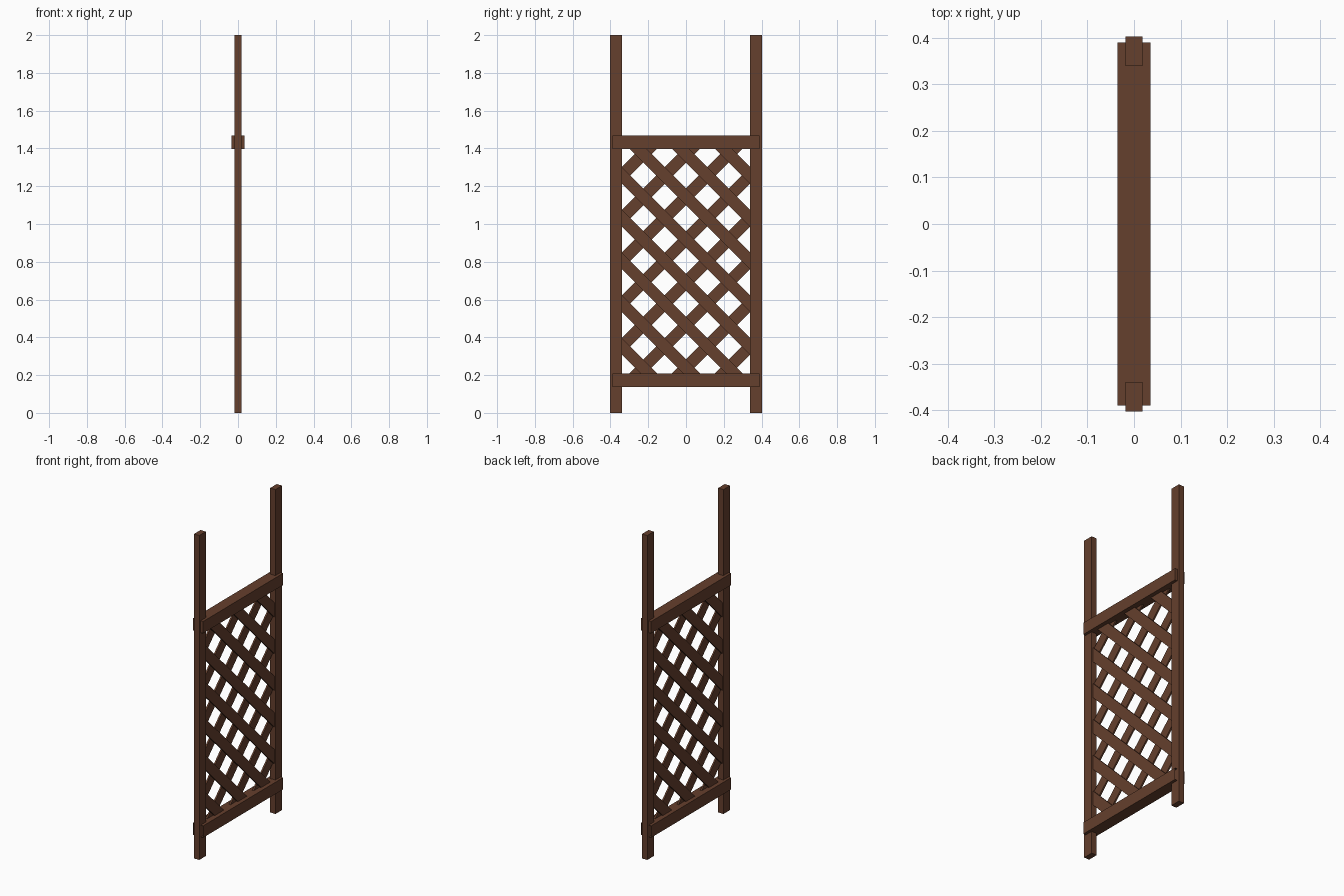
import bpy, bmesh, math
from mathutils import Matrix, Vector

if "Cube" in bpy.data.objects:
    bpy.data.objects.remove(bpy.data.objects["Cube"])

wood = bpy.data.materials.new("brown_wood")
wood.diffuse_color = (0.13, 0.05, 0.026, 1)
wood.use_nodes = True
wood.node_tree.nodes["Principled BSDF"].inputs["Base Color"].default_value = wood.diffuse_color


def finish(bm, name):
    me = bpy.data.meshes.new(name)
    bm.to_mesh(me)
    bm.free()
    me.materials.append(wood)
    ob = bpy.data.objects.new(name, me)
    bpy.context.collection.objects.link(ob)
    return ob


def box(bm, size, mat):
    bmesh.ops.create_cube(bm, size=1, matrix=mat @ Matrix.Diagonal((*size, 1)))


# Upright posts
for side, s in (("left", -1), ("right", 1)):
    bm = bmesh.new()
    box(bm, (0.036, 0.064, 2.0), Matrix.Translation((0, s * 0.371, 1.0)))
    finish(bm, side + "_post")

# Cross rails (the lower one has open ends)
for name, z, open_ends in (("upper_rail", 1.433, False), ("lower_rail", 0.173, True)):
    bm = bmesh.new()
    box(bm, (0.07, 0.78, 0.073), Matrix.Translation((0, 0, z)))
    if open_ends:
        bm.normal_update()
        ends = [f for f in bm.faces if abs(f.normal.y) > 0.9]
        bmesh.ops.delete(bm, geom=ends, context='FACES_ONLY')
    finish(bm, name)

# Diagonal lattice: one layer each way, trimmed inside the frame
PITCH, WIDTH, THICK = 0.2262, 0.063, 0.01
TRIM = (((0, 0.37, 0), (0, 1, 0)), ((0, -0.37, 0), (0, -1, 0)),
        ((0, 0, 1.433), (0, 0, 1)), ((0, 0, 0.173), (0, 0, -1)))
for name, s in (("front_lattice", 1), ("back_lattice", -1)):
    lattice = bmesh.new()
    for k in range(-6, 3):
        c = 1.37 + PITCH * k          # height where the slat crosses y = 0
        bm = bmesh.new()
        rot = Matrix.Rotation(math.radians(-45 * s), 4, 'X')
        box(bm, (THICK, 3.0, WIDTH), Matrix.Translation((s * THICK / 2, 0, c)) @ rot)
        for co, no in TRIM:
            geom = bm.verts[:] + bm.edges[:] + bm.faces[:]
            cut = bmesh.ops.bisect_plane(bm, geom=geom, plane_co=Vector(co),
                                         plane_no=Vector(no), clear_outer=True)
            edges = [e for e in cut["geom_cut"] if isinstance(e, bmesh.types.BMEdge)]
            if edges:
                bmesh.ops.holes_fill(bm, edges=edges)
        tmp = bpy.data.meshes.new("slat")
        bm.to_mesh(tmp)
        bm.free()
        lattice.from_mesh(tmp)
        bpy.data.meshes.remove(tmp)
    bmesh.ops.recalc_face_normals(lattice, faces=lattice.faces[:])
    finish(lattice, name)
